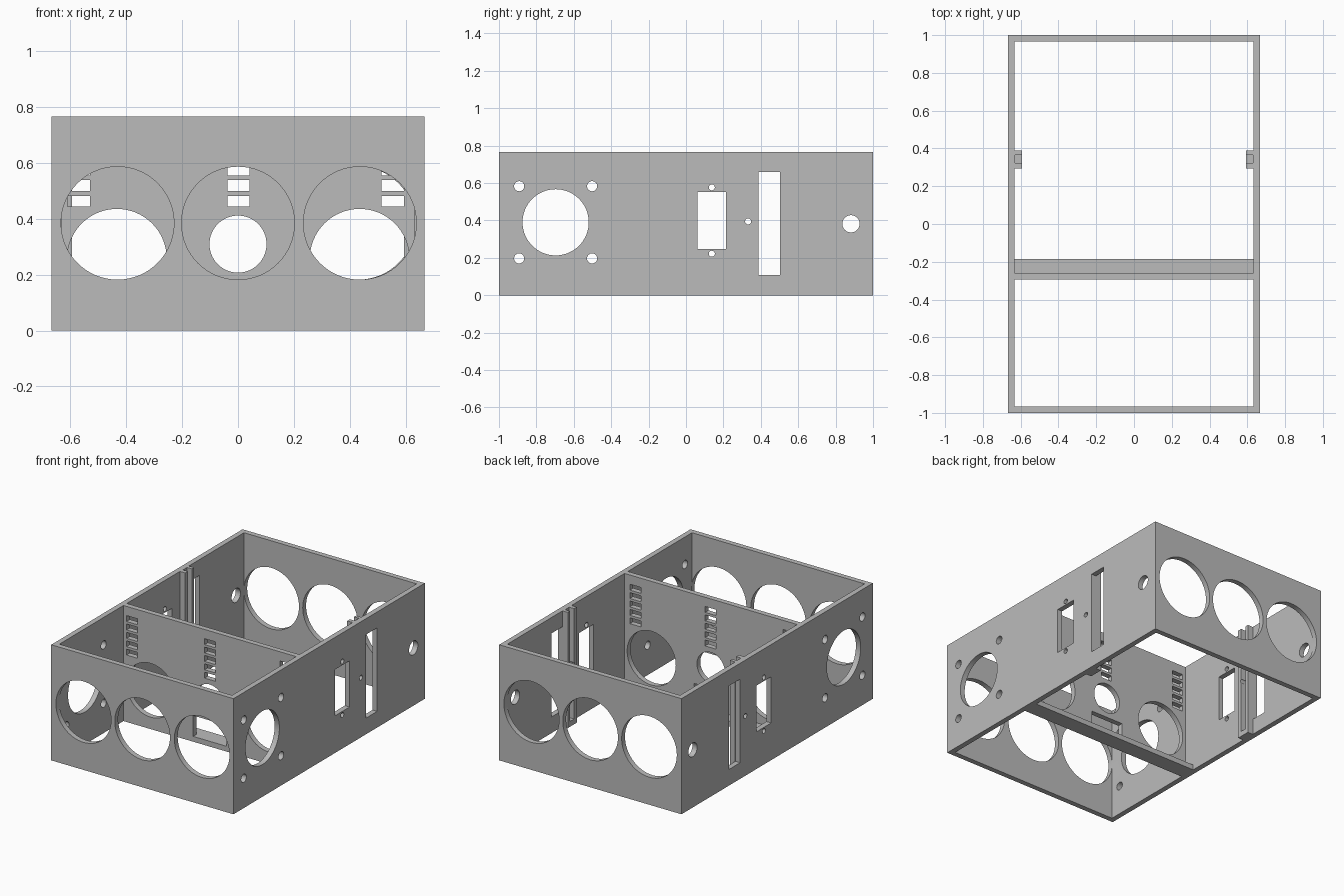
import bpy
import bmesh
from math import radians
from mathutils import Matrix, Vector

cube = bpy.data.objects.get("Cube")
if cube:
    bpy.data.objects.remove(cube, do_unlink=True)

grey = bpy.data.materials.new("plain grey")
grey.use_nodes = True
grey.diffuse_color = (0.5, 0.5, 0.5, 1)
grey.node_tree.nodes["Principled BSDF"].inputs["Base Color"].default_value = (0.5, 0.5, 0.5, 1)

# Overall dimensions
W, L, H, T = 0.667, 1.0, 0.765, 0.035
IN = W - T
DIV_FRONT, DIV_BACK = -0.295, -0.26


def box(bm, x0, x1, y0, y1, z0, z1):
    size = Vector((x1 - x0, y1 - y0, z1 - z0))
    mid = Vector((x0 + x1, y0 + y1, z0 + z1)) / 2
    bmesh.ops.create_cube(bm, size=1, matrix=Matrix.Translation(mid) @ Matrix.Diagonal(size).to_4x4())


def rod(bm, axis, centre, r, length):
    turn = Matrix.Rotation(radians(90), 4, "Y" if axis == "X" else "X")
    bmesh.ops.create_cone(bm, cap_ends=True, segments=64, radius1=r, radius2=r, depth=length,
                          matrix=Matrix.Translation(centre) @ turn)


def make(name, bm):
    mesh = bpy.data.meshes.new(name)
    bm.to_mesh(mesh)
    bm.free()
    mesh.materials.append(grey)
    obj = bpy.data.objects.new(name, mesh)
    bpy.context.collection.objects.link(obj)
    return obj


def block(name, *bounds):
    bm = bmesh.new()
    box(bm, *bounds)
    return make(name, bm)


def carve(obj, bm):
    """Subtract the cutter shapes in bm from obj."""
    cutter = make("cutter", bm)
    cutter.hide_render = True
    mod = obj.modifiers.new("carve", "BOOLEAN")
    mod.operation, mod.solver, mod.object = "DIFFERENCE", "EXACT", cutter
    bpy.ops.object.select_all(action="DESELECT")
    bpy.context.view_layer.objects.active = obj
    obj.select_set(True)
    bpy.ops.object.modifier_apply(modifier=mod.name)
    bpy.data.objects.remove(cutter, do_unlink=True)


def finish(obj):
    bpy.ops.object.select_all(action="DESELECT")
    bpy.context.view_layer.objects.active = obj
    obj.select_set(True)
    bpy.ops.object.shade_smooth_by_angle(angle=radians(30))


# Outer walls, open at top and bottom
shell = block("outer_walls", -W, W, -L, L, 0, H)
bm = bmesh.new()
box(bm, -IN, IN, -L + T, L - T, -1, 1)
carve(shell, bm)

bm = bmesh.new()
# Three large round openings in the front and back walls
for y, xs in ((-L, (-0.431, 0, 0.436)), (L, (-0.431, 0, 0.431))):
    for x in xs:
        rod(bm, "Y", (x, y, 0.384), 0.202, 2 * T + 0.004)
# Fan opening with four screw holes, through both side walls
rod(bm, "X", (0, -0.697, 0.39), 0.177, 2)
for y in (-0.892, -0.502):
    for z in (0.197, 0.583):
        rod(bm, "X", (0, y, z), 0.027, 2)
# Socket cutout with two screw holes, tall slot, pilot hole and cable hole
box(bm, -1, 1, 0.062, 0.214, 0.246, 0.552)
for z in (0.222, 0.577):
    rod(bm, "X", (0, 0.138, z), 0.016, 2)
box(bm, -1, 1, 0.387, 0.502, 0.107, 0.66)
rod(bm, "X", (0, 0.332, 0.395), 0.016, 2)
rod(bm, "X", (0, 0.882, 0.382), 0.046, 2)
carve(shell, bm)
finish(shell)

# Inner divider with round openings, low cutout and vent columns
divider = block("divider", -IN, IN, DIV_FRONT, DIV_BACK, 0, H)
mid = (DIV_FRONT + DIV_BACK) / 2
bm = bmesh.new()
for x in (-0.433, 0.435):
    rod(bm, "Y", (x, mid, 0.257), 0.178, 0.2)
rod(bm, "Y", (0, mid, 0.309), 0.102, 0.2)
box(bm, -0.122, 0.122, mid - 0.1, mid + 0.1, T, 0.173)
for x in (-0.569, 0.002, 0.553):
    for row in range(5):
        z = 0.443 + row * 0.0555
        box(bm, x - 0.04, x + 0.04, mid - 0.1, mid + 0.1, z, z + 0.039)
carve(divider, bm)
finish(divider)

# Floor ledge along the back of the divider
block("ledge", -IN, IN, DIV_BACK, -0.185, 0, T)

# Grooved vertical guide rails on the side walls
for side, name in ((-1, "right_guide_rail"), (1, "left_guide_rail")):
    inner, outer = side * 0.593, side * IN
    rail = block(name, min(inner, outer), max(inner, outer), 0.295, 0.388, 0, H)
    bm = bmesh.new()
    a, b = side * 0.5, side * (IN - 0.003)
    box(bm, min(a, b), max(a, b), 0.323, 0.366, T, 1)
    carve(rail, bm)
    bm = bmesh.new()
    rod(bm, "X", (0, 0.332, 0.395), 0.016, 2)
    carve(rail, bm)
    finish(rail)
